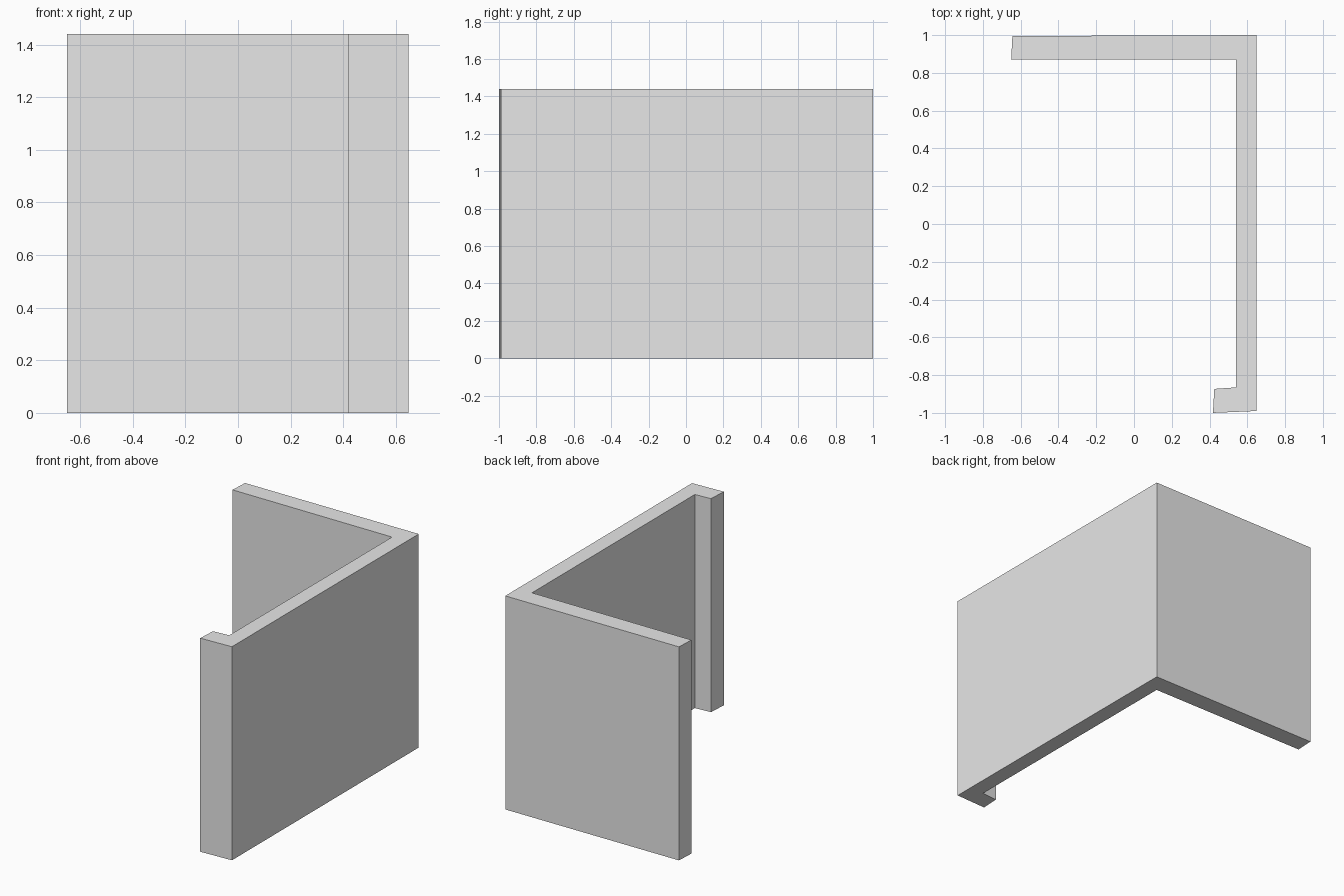
import bpy
import bmesh

cube = bpy.data.objects.get("Cube")
if cube:
    bpy.data.objects.remove(cube, do_unlink=True)

HEIGHT = 1.44

# Plain light grey wall paint
grey = bpy.data.materials.new("light_grey")
grey.use_nodes = True
colour = (0.8, 0.8, 0.8, 1)
grey.diffuse_color = colour
grey.node_tree.nodes["Principled BSDF"].inputs["Base Color"].default_value = colour


def extrude_plan(name, plan, height, material):
    """Raise a closed floor plan outline into a solid."""
    bm = bmesh.new()
    base = bm.faces.new([bm.verts.new((x, y, 0)) for x, y in plan])
    raised = bmesh.ops.extrude_face_region(bm, geom=[base], use_keep_orig=True)
    top = [v for v in raised["geom"] if isinstance(v, bmesh.types.BMVert)]
    bmesh.ops.translate(bm, verts=top, vec=(0, 0, height))
    bmesh.ops.recalc_face_normals(bm, faces=bm.faces)
    mesh = bpy.data.meshes.new(name)
    bm.to_mesh(mesh)
    bm.free()
    mesh.materials.append(material)
    obj = bpy.data.objects.new(name, mesh)
    bpy.context.collection.objects.link(obj)
    return obj


# Continuous wall: back run, long side run and short front return
plan = [
    (-0.65, 0.87), (0.54, 0.87),      # inner back face
    (0.54, -0.865), (0.425, -0.873),  # inner side face and return
    (0.418, -1.0), (0.648, -0.99),    # return end and front face
    (0.648, 1.0), (-0.644, 0.995),    # outer side and outer back face
]
extrude_plan("corner_wall", plan, HEIGHT, grey)
